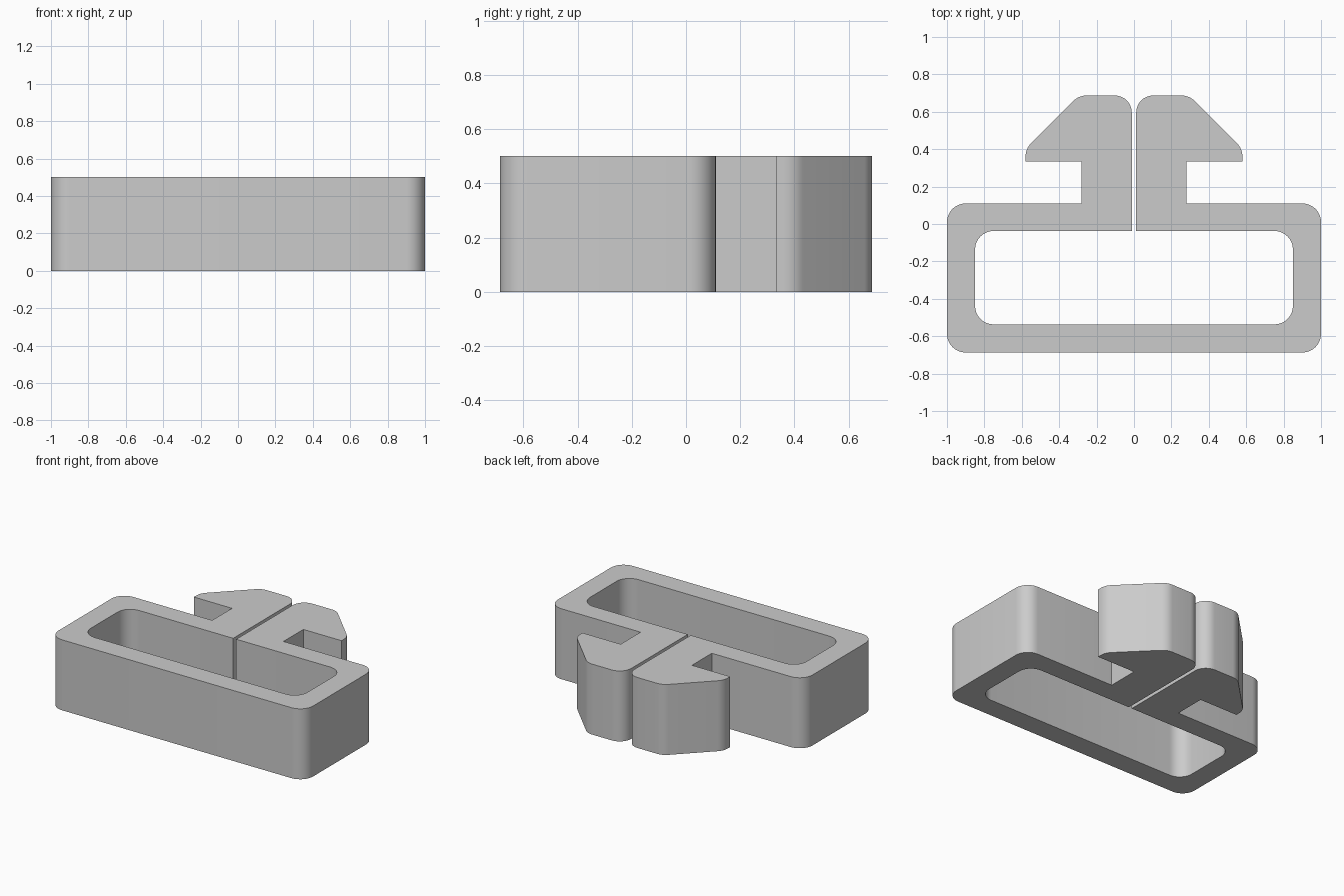
import bpy, bmesh, math
from mathutils import Vector

cube = bpy.data.objects.get("Cube")
if cube:
    bpy.data.objects.remove(cube, do_unlink=True)

HEIGHT = 0.5
STEPS = 8

grey = bpy.data.materials.new("plain grey")
grey.use_nodes = True
colour = (0.6, 0.6, 0.6, 1)
grey.diffuse_color = colour
grey.node_tree.nodes["Principled BSDF"].inputs["Base Color"].default_value = colour


def fillet(prev, corner, nxt, radius):
    """Points of an arc that rounds one corner of an outline."""
    if radius == 0:
        return [corner]
    a, b = (prev - corner).normalized(), (nxt - corner).normalized()
    half = a.angle(b) / 2
    centre = corner + (a + b).normalized() * radius / math.sin(half)
    reach = radius / math.tan(half)
    start, end = corner + a * reach - centre, corner + b * reach - centre
    sweep = start.angle(end)
    return [centre + (start * math.sin(sweep * (1 - i / STEPS))
                      + end * math.sin(sweep * i / STEPS)) / math.sin(sweep)
            for i in range(STEPS + 1)]


# Left half of the outline, as x, y and corner radius
half_outline = [
    (1, -0.687, 0.1), (1, 0.11, 0.1),                        # outer loop
    (0.28, 0.11, 0), (0.28, 0.333, 0), (0.58, 0.333, 0),     # neck and barb
    (0.58, 0.402, 0.1), (0.295, 0.687, 0.1), (0.012, 0.687, 0.09),
    (0.012, -0.037, 0),                                      # slit
    (0.85, -0.037, 0.1), (0.85, -0.537, 0.1),                # inner opening
]
outline = half_outline + [(-x, y, r) for x, y, r in reversed(half_outline)]
corners = [Vector((x, y, 0)) for x, y, r in outline]

points = []
for i, corner in enumerate(corners):
    nxt = corners[(i + 1) % len(corners)]
    points += fillet(corners[i - 1], corner, nxt, outline[i][2])

# Extrude the outline into the solid clip
bm = bmesh.new()
base = bm.faces.new([bm.verts.new(p) for p in points])
top = bmesh.ops.extrude_face_region(bm, geom=[base], use_keep_orig=True)["geom"]
bmesh.ops.translate(bm, vec=(0, 0, HEIGHT),
                    verts=[v for v in top if isinstance(v, bmesh.types.BMVert)])
bmesh.ops.recalc_face_normals(bm, faces=bm.faces)
mesh = bpy.data.meshes.new("split_loop_clip")
bm.to_mesh(mesh)
bm.free()
mesh.materials.append(grey)

clip = bpy.data.objects.new("split_loop_clip", mesh)
bpy.context.collection.objects.link(clip)
bpy.context.view_layer.objects.active = clip
clip.select_set(True)
bpy.ops.object.shade_smooth_by_angle(angle=math.radians(30))
